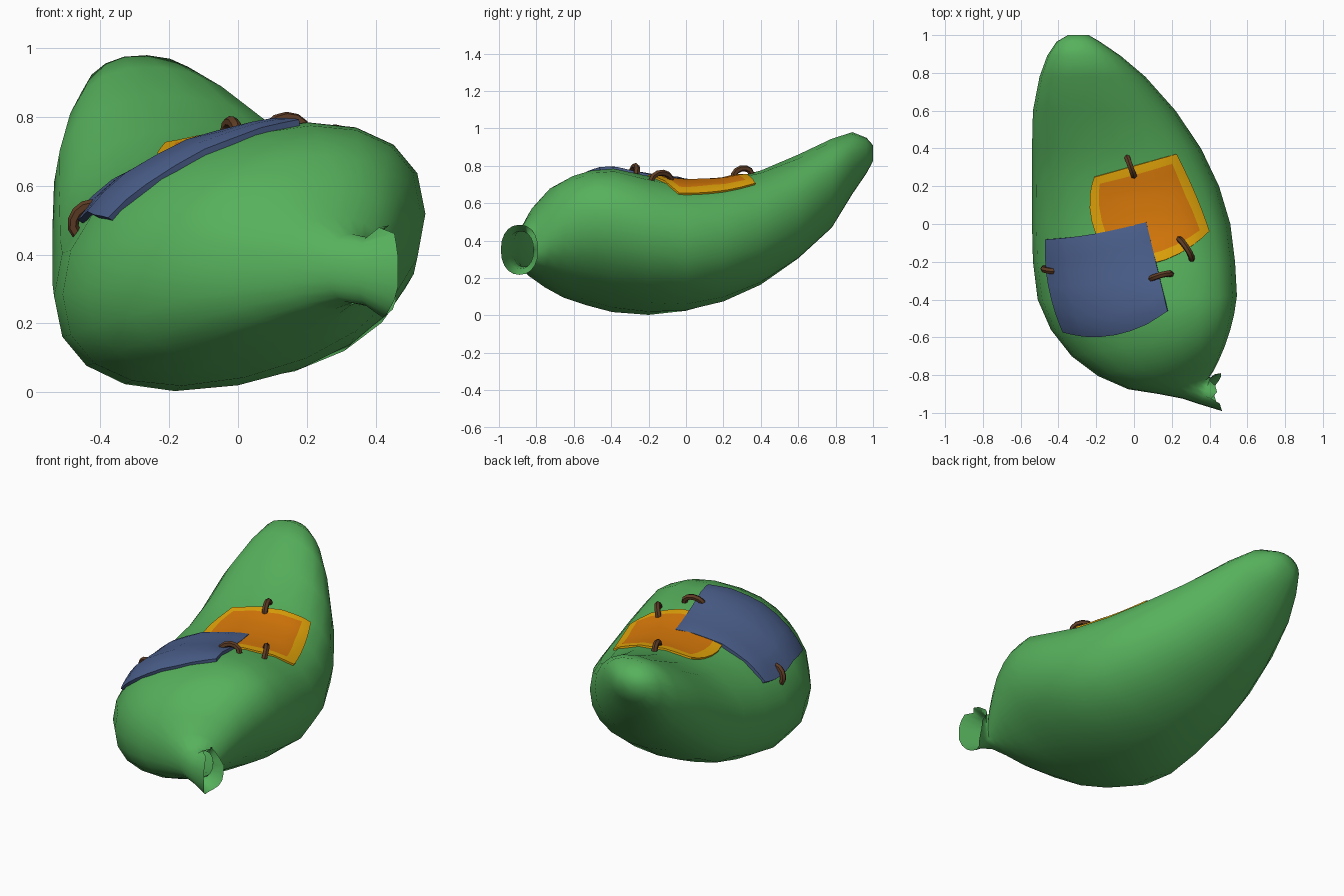
import bpy, bmesh, math
from mathutils import Vector
from mathutils.bvhtree import BVHTree

if "Cube" in bpy.data.objects:
    bpy.data.objects.remove(bpy.data.objects["Cube"])


def material(name, rgb):
    m = bpy.data.materials.new(name)
    m.diffuse_color = (*rgb, 1)
    m.use_nodes = True
    m.node_tree.nodes["Principled BSDF"].inputs["Base Color"].default_value = m.diffuse_color
    return m


GREEN = material("leaf green", (0.094, 0.44, 0.108))
BLUE = material("denim blue", (0.07, 0.114, 0.26))
ORANGE = material("orange cloth", (0.72, 0.20, 0.003))
YELLOW = material("yellow border", (0.84, 0.41, 0.003))
BROWN = material("brown thread", (0.11, 0.045, 0.018))


def finish(bm, name, mats, angle=40):
    bmesh.ops.recalc_face_normals(bm, faces=bm.faces)
    me = bpy.data.meshes.new(name)
    bm.to_mesh(me)
    ob = bpy.data.objects.new(name, me)
    bpy.context.collection.objects.link(ob)
    for m in mats:
        me.materials.append(m)
    bpy.ops.object.select_all(action='DESELECT')
    ob.select_set(True)
    bpy.context.view_layer.objects.active = ob
    bpy.ops.object.shade_smooth_by_angle(angle=math.radians(angle))
    return ob


# Body: rings from the tail tip to the broken stem
# (left x, left y, right x, right y, low z, high z, lean)
RINGS = [
    (-.35, 1.0, -.24, 1.0, .825, .91, 0),
    (-.41, .965, -.18, .965, .76, .95, 0),
    (-.46, .89, -.07, .89, .65, .98, -.05),
    (-.50, .78, .06, .78, .47, .945, -.1),
    (-.535, .60, .22, .60, .305, .86, -.1),
    (-.54, .40, .355, .40, .165, .775, 0),
    (-.54, .20, .45, .20, .075, .725, .08),
    (-.54, 0, .51, 0, .025, .715, .15),
    (-.535, -.20, .535, -.20, .003, .745, .26),
    (-.51, -.40, .545, -.38, .018, .785, .31),
    (-.44, -.56, .53, -.48, .055, .775, .32),
    (-.33, -.70, .51, -.56, .095, .745, .30),
    (-.19, -.805, .48, -.65, .15, .69, .25),
    (-.03, -.875, .45, -.72, .20, .60, .2),
    (.13, -.90, .42, -.78, .24, .51, .1),
    (.26, -.925, .40, -.81, .26, .46, 0),
    (.35, -.955, .405, -.815, .25, .45, 0),
    (.44, -.99, .44, -.79, .217, .485, 0),
]
SEG = 20
# broken rim: x shift per segment, from the rear side over the top to the front
JAG = [.02, -.01, -.03, -.04, -.01, 0, -.03, .015, .02, .025,
       .025, .025, .015, 0, -.01, -.02, -.01, .01, .02, .02]
bm = bmesh.new()
loops = []
for r, (lx, ly, rx, ry, lo, hi, lean) in enumerate(RINGS):
    unit = []
    for i in range(SEG):
        a = math.tau * i / SEG
        c, s = [math.copysign(abs(k) ** .91, k) for k in (math.cos(a), math.sin(a))]
        unit.append((c, lean * c + math.sqrt(1 - lean ** 2) * s))
    peak = max(h for _, h in unit)
    loop = []
    for i, (c, h) in enumerate(unit):
        t = (1 + c) / 2
        x = lx + (rx - lx) * t + (JAG[i] if r == len(RINGS) - 1 else 0)
        z = (lo + hi) / 2 + (hi - lo) / 2 * h / peak
        loop.append(bm.verts.new((x, ly + (ry - ly) * t, z)))
    loops.append(loop)
for a, b in zip(loops, loops[1:]):
    for i in range(SEG):
        j = (i + 1) % SEG
        bm.faces.new((a[i], a[j], b[j], b[i]))
bm.faces.new(loops[0])
bmesh.ops.recalc_face_normals(bm, faces=bm.faces)
TREE = BVHTree.FromBMesh(bm)
finish(bm, "body", [GREEN], 60)
bm.free()


def on_body(x, y, lift):
    """Point above the upper body surface at x, y."""
    hit, n, _, _ = TREE.ray_cast(Vector((x, y, 3)), Vector((0, 0, -1)))
    return hit + n * lift, n


# Patches: bowed quads laid on the body, sides in order u=0, u=1, v=0, v=1
def patch(name, corners, bows, lift, mats):
    p = [Vector(c) for c in corners]
    b = [Vector(c) for c in bows]
    ts = [0, .09, .2, .35, .5, .65, .8, .91, 1]
    n = len(ts)

    def at(u, v):
        q = (p[0] * (1 - u) + p[1] * u) * (1 - v) + (p[3] * (1 - u) + p[2] * u) * v
        fv, fu = 4 * v * (1 - v), 4 * u * (1 - u)
        return q + (b[0] * (1 - u) + b[1] * u) * fv + (b[2] * (1 - v) + b[3] * v) * fu

    bm = bmesh.new()
    # the outermost loop sits lower, giving a soft edge
    top = [[bm.verts.new(on_body(*at(u, v), lift * (.7 if u in (0, 1) or v in (0, 1) else 1))[0])
            for u in ts] for v in ts]
    for j in range(n - 1):
        for i in range(n - 1):
            f = bm.faces.new((top[j][i], top[j][i + 1], top[j + 1][i + 1], top[j + 1][i]))
            border = i in (0, n - 2) or j in (0, n - 2)
            f.material_index = len(mats) - 1 if border else 0
    # skirt around the rim down into the body
    rim = [(i, 0) for i in range(n - 1)] + [(n - 1, j) for j in range(n - 1)]
    rim += [(i, n - 1) for i in range(n - 1, 0, -1)] + [(0, j) for j in range(n - 1, 0, -1)]
    low = [bm.verts.new(on_body(*at(ts[i], ts[j]), -.006)[0]) for i, j in rim]
    for k in range(len(rim)):
        m = (k + 1) % len(rim)
        (i, j), (i2, j2) = rim[k], rim[m]
        f = bm.faces.new((top[j][i], top[j2][i2], low[m], low[k]))
        f.material_index = len(mats) - 1
    finish(bm, name, mats)
    bm.free()


patch("orange_patch", [(-.21, .25), (.22, .37), (.395, -.04), (-.10, -.22)],
      [(-.065, 0), (.01, 0), (0, 0), (.02, -.06)], .015, [ORANGE, YELLOW])
patch("blue_patch", [(-.455, -.08), (.065, .01), (.18, -.46), (-.365, -.565)],
      [(-.03, 0), (0, 0), (0, -.015), (0, -.07)], .026, [BLUE])


# Stitches: six-sided arched tubes
def stitch(name, a, b, height=.05, radius=.017):
    pa, na = on_body(*a, 0)
    pb, nb = on_body(*b, 0)
    up = (na + nb).normalized()
    side = up.cross(pb - pa).normalized()
    bm = bmesh.new()
    rings = []
    for k in range(7):
        t = math.pi * k / 6
        c = (pa + pb) / 2 + (pa - pb) / 2 * math.cos(t) + up * height * math.sin(t)
        out = ((pa - pb).normalized() * math.cos(t) + up * math.sin(t)).normalized()
        rings.append([bm.verts.new(c + (out * math.cos(q) + side * math.sin(q)) * radius)
                      for q in (math.tau * i / 6 for i in range(6))])
    for r, s in zip(rings, rings[1:]):
        for i in range(6):
            j = (i + 1) % 6
            bm.faces.new((r[i], r[j], s[j], s[i]))
    bm.faces.new(rings[0])
    bm.faces.new(rings[-1])
    finish(bm, name, [BROWN], 30)
    bm.free()


stitch("stitch_back", (-.035, .35), (0, .255), .04)
stitch("stitch_right", (.235, -.08), (.305, -.185), .045)
stitch("stitch_middle", (.085, -.295), (.195, -.265), .045)
stitch("stitch_left", (-.47, -.235), (-.41, -.25), .035)
